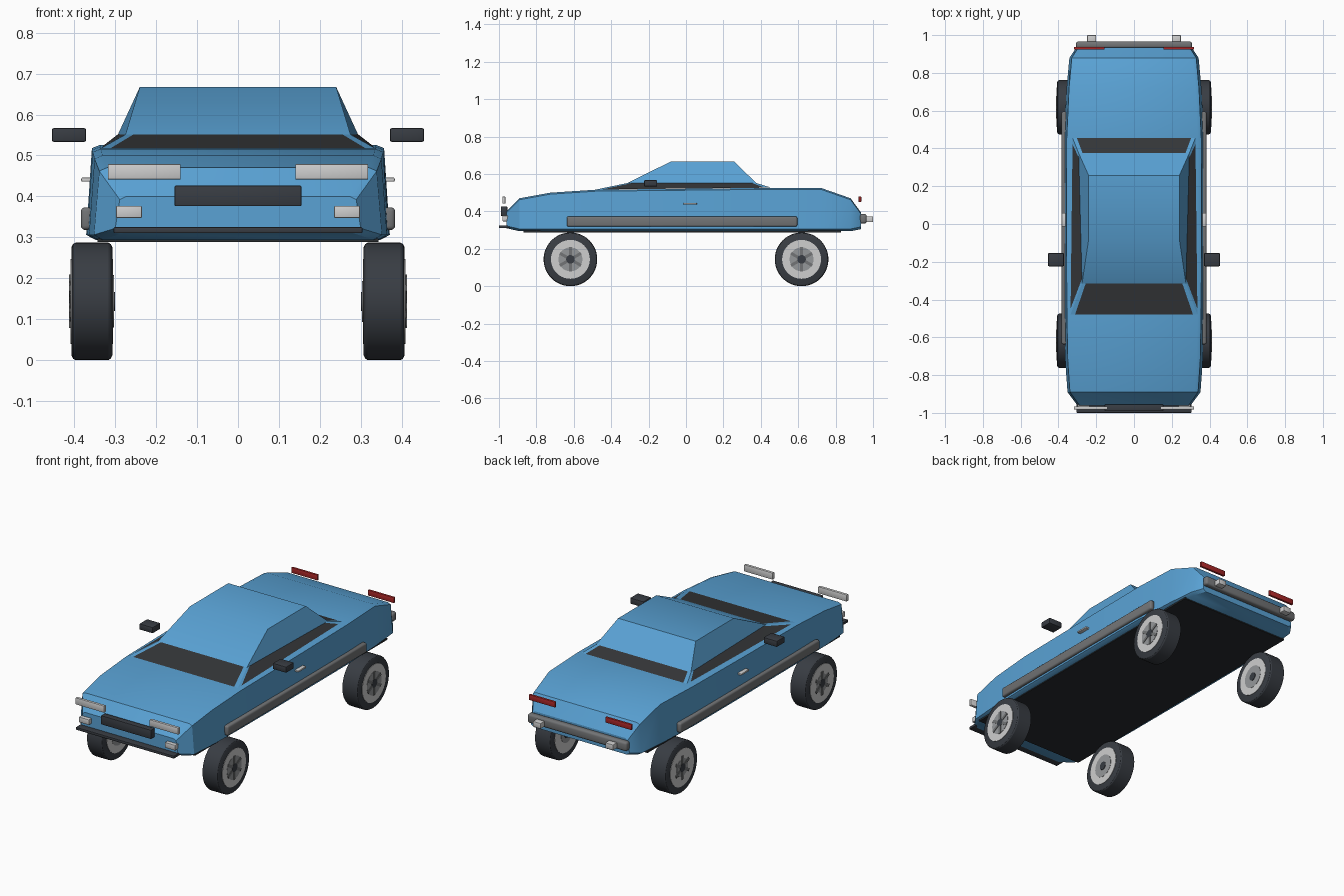
import bpy, bmesh, math
from mathutils import Vector, Matrix

if "Cube" in bpy.data.objects:
    bpy.data.objects.remove(bpy.data.objects["Cube"])


def mat(name, r, g, b):
    m = bpy.data.materials.new(name)
    m.diffuse_color = (r, g, b, 1)
    m.use_nodes = True
    m.node_tree.nodes["Principled BSDF"].inputs["Base Color"].default_value = m.diffuse_color
    return m


BLUE = mat("body blue", 0.10, 0.36, 0.66)
GLASS = mat("window dark", 0.035, 0.037, 0.04)
RUBBER = mat("rubber dark", 0.04, 0.046, 0.056)
UNDER = mat("underside black", 0.022, 0.025, 0.028)
GREY = mat("trim grey", 0.17, 0.175, 0.18)
SILVER = mat("light silver", 0.62, 0.62, 0.62)
SPOKE = mat("spoke grey", 0.30, 0.31, 0.32)
RED = mat("tail red", 0.40, 0.02, 0.02)


def finish(bm, name, mats, angle=30):
    bmesh.ops.recalc_face_normals(bm, faces=bm.faces)
    me = bpy.data.meshes.new(name)
    bm.to_mesh(me)
    bm.free()
    ob = bpy.data.objects.new(name, me)
    bpy.context.collection.objects.link(ob)
    for m in mats:
        me.materials.append(m)
    bpy.ops.object.select_all(action='DESELECT')
    ob.select_set(True)
    bpy.context.view_layer.objects.active = ob
    bpy.ops.object.shade_smooth_by_angle(angle=math.radians(angle))
    return ob


def box(name, m, x, y, z, bevel=0.003, seg=2):
    """Bevelled box from (min, max) ranges."""
    bm = bmesh.new()
    bmesh.ops.create_cube(bm, size=1)
    for v in bm.verts:
        v.co = Vector([(a + b) / 2 + c * (b - a) for (a, b), c in zip((x, y, z), v.co)])
    if bevel:
        bmesh.ops.bevel(bm, geom=bm.edges[:], offset=bevel, segments=seg,
                        profile=0.5, affect='EDGES')
    return finish(bm, name, [m])


def pair(name, m, x, y, z, **kw):
    box(name + "_right", m, x, y, z, **kw)
    box(name + "_left", m, (-x[1], -x[0]), y, z, **kw)


def lathe(name, m, profile, centre, n=40):
    """Closed solid turned around the x axis; profile is (x, radius)."""
    bm = bmesh.new()
    rings = [[bm.verts.new((x + centre[0],
                            centre[1] + r * math.cos(2 * math.pi * i / n),
                            centre[2] + r * math.sin(2 * math.pi * i / n)))
              for i in range(n)] for x, r in profile]
    for a, b in zip(rings, rings[1:]):
        for i in range(n):
            j = (i + 1) % n
            bm.faces.new((a[i], a[j], b[j], b[i]))
    bm.faces.new(rings[0])
    bm.faces.new(rings[-1])
    return finish(bm, name, [m])


# Body shell: cross-sections (y, bottom z, top z, half width) lofted along y
SECTIONS = [(-0.96, .31, .40, .30), (-0.89, .294, .47, .352), (-0.725, .294, .50, .364),
            (-0.48, .294, .516, .369), (0, .294, .521, .371), (0.45, .294, .526, .370),
            (0.72, .294, .526, .357), (0.88, .294, .47, .342), (0.935, .305, .395, .305)]
bm = bmesh.new()
loops = []
for y, zb, zt, w in SECTIONS:
    half = [(.94 * w, zb), (w, zb + .012), (.963 * w, zt - .008), (.91 * w, zt)]
    ring = half + [(-x, z) for x, z in reversed(half)]
    loops.append([bm.verts.new((x, y, z)) for x, z in ring])
for a, b in zip(loops, loops[1:]):
    for i in range(8):
        j = (i + 1) % 8
        bm.faces.new((a[i], a[j], b[j], b[i]))
bm.faces.new(loops[0])
bm.faces.new(loops[-1])
finish(bm, "body_shell", [BLUE])
box("underside", UNDER, (-.343, .343), (-.87, .83), (.288, .297), bevel=0)

# Cabin: three rings; the low band holds the windows between blue corner pillars
RINGS = [((-.48, .517, .336), (.455, .527, .325)),
         ((-.315, .551, .275), (.375, .552, .293)),
         ((-.08, .667, .24), (.257, .667, .24))]
bm = bmesh.new()
rings = []
for (yf, zf, wf), (yr, zr, wr) in RINGS:
    rings.append([Vector(c) for c in ((-wf, yf, zf), (wf, yf, zf), (wr, yr, zr), (-wr, yr, zr))])
low, mid, top = rings
for i in range(4):
    j = (i + 1) % 4
    cut = (0, .035, .965, 1)
    for k in range(3):
        s, t = cut[k], cut[k + 1]
        f = bm.faces.new([bm.verts.new(p) for p in (
            low[i].lerp(low[j], s), low[i].lerp(low[j], t),
            mid[i].lerp(mid[j], t), mid[i].lerp(mid[j], s))])
        f.material_index = 1 if k == 1 else 0
    bm.faces.new([bm.verts.new(p) for p in (mid[i], mid[j], top[j], top[i])])
bm.faces.new([bm.verts.new(p) for p in top])
bmesh.ops.remove_doubles(bm, verts=bm.verts, dist=1e-5)
finish(bm, "cabin", [BLUE, GLASS])

# Front end
pair("headlight", SILVER, (.14, .318), (-.982, -.966), (.441, .479))
pair("fog_light", SILVER, (.235, .298), (-.982, -.95), (.347, .377))
box("grille", RUBBER, (-.155, .155), (-.99, -.955), (.376, .426))
box("front_splitter", RUBBER, (-.304, .304), (-1.0, -.94), (.31, .325))

# Rear end
pair("tail_light", RED, (.155, .318), (.923, .937), (.449, .48))
box("rear_bumper", GREY, (-.307, .307), (.93, .966), (.335, .386), bevel=.012, seg=3)
pair("exhaust", SILVER, (.20, .248), (.955, 1.0), (.342, .373))

# Sides
pair("side_skirt", GREY, (.355, .384), (-.637, .595), (.318, .373), bevel=.01, seg=3)
pair("door_handle", SILVER, (.355, .383), (-.013, .058), (.436, .446))
pair("mirror", RUBBER, (.371, .455), (-.224, -.154), (.533, .567), bevel=.005)

# Wheels
for s, side in ((1, "right"), (-1, "left")):
    for y, end in ((-.618, "front"), (.618, "rear")):
        c = (s * .357, y, .1435)
        tag = "_%s_%s" % (end, side)
        lathe("tyre" + tag, RUBBER, [(-.05, .132), (-.046, .140), (-.04, .1435),
                                     (.04, .1435), (.046, .140), (.05, .132)], c, 48)
        lathe("rim" + tag, SILVER, [(-.052, .104), (.052, .104)], c)
        lathe("rim_disc" + tag, SPOKE, [(-.0535, .05), (.0535, .064)], c)
        lathe("hub" + tag, RUBBER, [(-.056, .023), (.056, .023)], c, 20)
        # Five flat spokes on the outer face
        bm = bmesh.new()
        for k in range(6):
            g = bmesh.ops.create_cube(bm, size=1)["verts"]
            bmesh.ops.scale(bm, vec=(.012, .016, .045), verts=g)
            bmesh.ops.translate(bm, vec=(s * .05, 0, .043), verts=g)
            bmesh.ops.rotate(bm, cent=(0, 0, 0), verts=g,
                             matrix=Matrix.Rotation(k * math.pi / 3, 3, 'X'))
        bmesh.ops.translate(bm, vec=c, verts=bm.verts)
        finish(bm, "spokes" + tag, [GREY])
